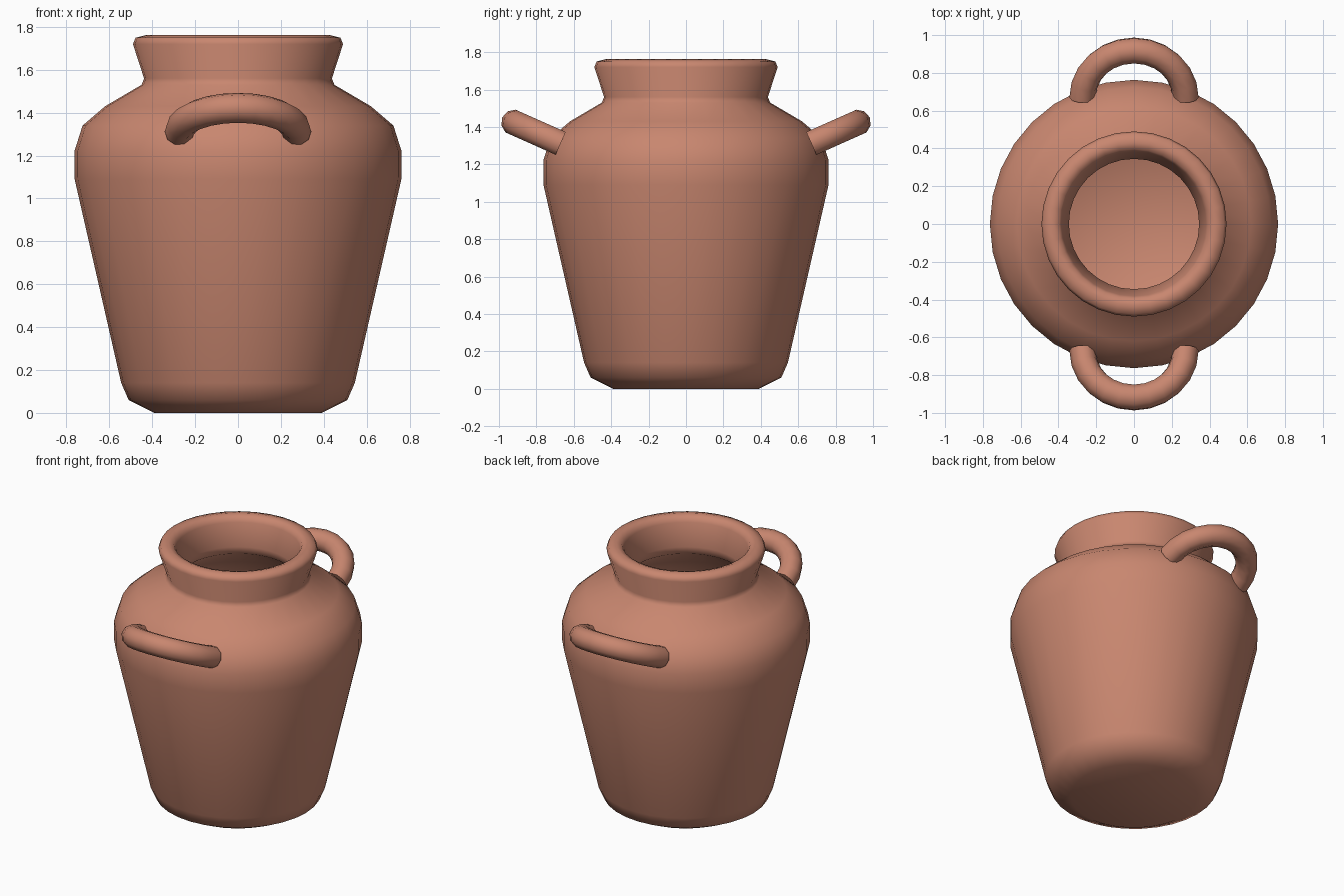
import bpy, bmesh, math
from mathutils import Vector

if "Cube" in bpy.data.objects:
    bpy.data.objects.remove(bpy.data.objects["Cube"])

clay = bpy.data.materials.new("terracotta")
clay.diffuse_color = (0.58, 0.24, 0.16, 1)
clay.use_nodes = True
clay.node_tree.nodes["Principled BSDF"].inputs["Base Color"].default_value = clay.diffuse_color


def finish(bm, name, angle):
    bmesh.ops.remove_doubles(bm, verts=bm.verts, dist=0.0005)
    bmesh.ops.recalc_face_normals(bm, faces=bm.faces)
    mesh = bpy.data.meshes.new(name)
    bm.to_mesh(mesh)
    bm.free()
    mesh.materials.append(clay)
    obj = bpy.data.objects.new(name, mesh)
    bpy.context.collection.objects.link(obj)
    bpy.ops.object.select_all(action='DESELECT')
    obj.select_set(True)
    bpy.context.view_layer.objects.active = obj
    bpy.ops.object.shade_smooth_by_angle(angle=math.radians(angle))
    return obj


def lathe(name, profile, sides):
    bm = bmesh.new()
    verts = [bm.verts.new((r, 0, z)) for r, z in profile]
    edges = [bm.edges.new(pair) for pair in zip(verts, verts[1:])]
    bmesh.ops.spin(bm, geom=verts + edges, cent=(0, 0, 0), axis=(0, 0, 1),
                   angle=2 * math.pi, steps=sides, use_merge=True)
    return finish(bm, name, 60)


def handle(name, side, steps=12, sides=10, radius=0.272, tube=0.07):
    # Half ring leaning up and away from the shoulder
    tilt = math.radians(24)
    out = Vector((0, side * math.cos(tilt), math.sin(tilt)))
    up = Vector((0, -side * math.sin(tilt), math.cos(tilt)))
    centre = Vector((0, side * 0.67, 1.312))
    bm = bmesh.new()
    rings = []
    for i in range(steps + 1):
        a = math.pi * i / steps
        radial = Vector((math.cos(a), 0, 0)) + out * math.sin(a)
        ring = []
        for j in range(sides):
            b = 2 * math.pi * j / sides
            ring.append(bm.verts.new(centre + radial * (radius + tube * math.cos(b))
                                     + up * tube * math.sin(b)))
        rings.append(ring)
    for p, q in zip(rings, rings[1:]):
        for j in range(sides):
            k = (j + 1) % sides
            bm.faces.new((p[j], p[k], q[k], q[j]))
    bm.faces.new(rings[0])
    bm.faces.new(rings[-1])
    return finish(bm, name, 50)


# Hollow pot: outside from base to rim, then down the inside to the floor
outer = [(0, 0), (0.39, 0), (0.51, 0.06), (0.545, 0.14), (0.762, 1.09),
         (0.763, 1.22), (0.725, 1.34), (0.62, 1.43), (0.45, 1.53),
         (0.438, 1.56), (0.49, 1.72), (0.478, 1.75), (0.43, 1.762)]
inner = [(0.395, 1.75), (0.382, 1.72), (0.345, 1.57), (0.355, 1.52),
         (0.58, 1.36), (0.66, 1.28), (0.685, 1.20), (0.68, 1.10),
         (0.47, 0.16), (0.38, 0.09), (0, 0.08)]
lathe("pot_body", outer + inner, 32)

# Pair of lug handles
handle("front_handle", -1)
handle("back_handle", 1)
